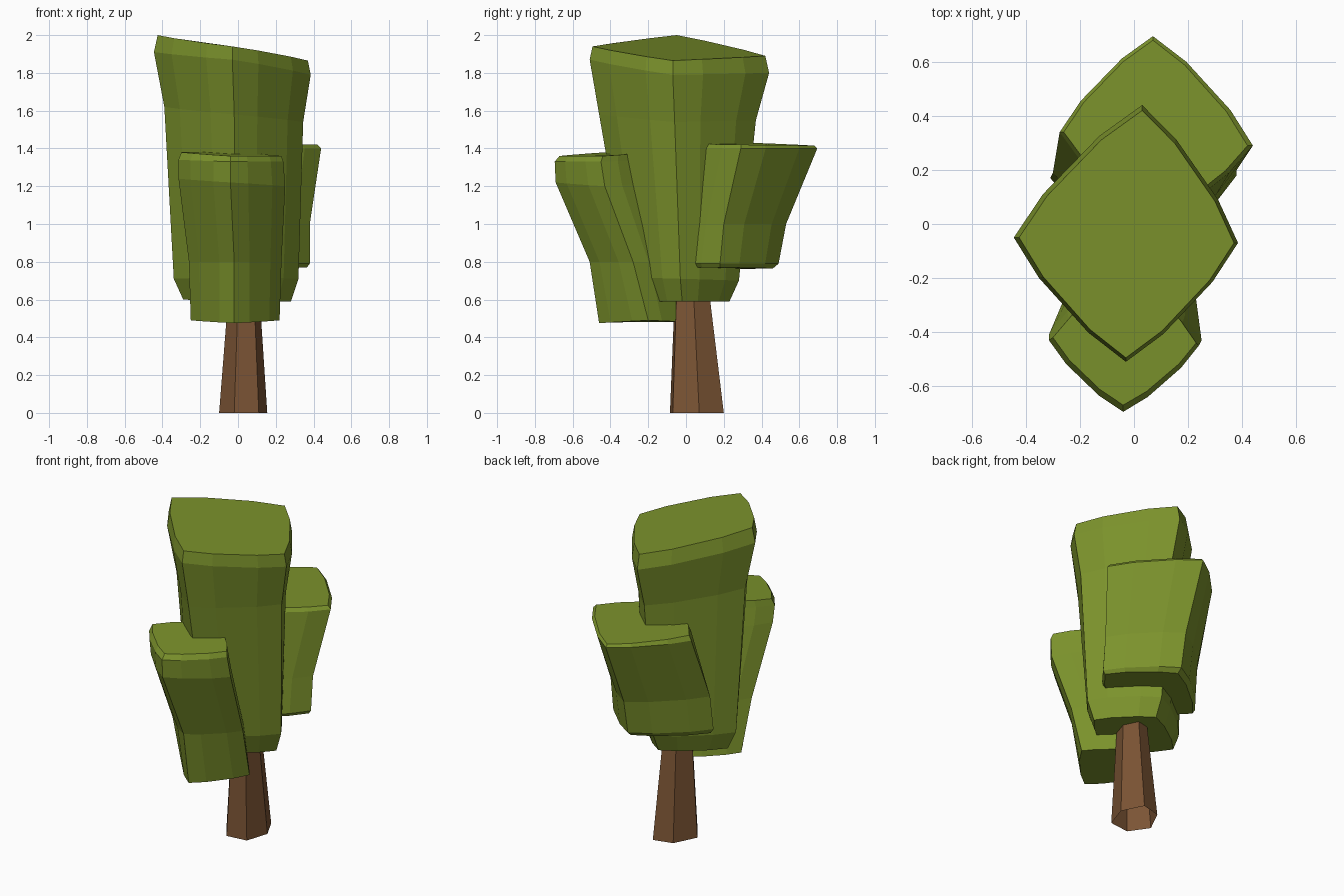
import bpy, bmesh
from mathutils import Vector


def material(name, rgb):
    m = bpy.data.materials.new(name)
    m.diffuse_color = (*rgb, 1)
    return m


def ring_from_corners(corners, bulge=0.05):
    # diamond outline: sharp corners joined by gently bowed edges
    pts = []
    for i in range(4):
        a, b = Vector(corners[i]), Vector(corners[(i + 1) % 4])
        d = b - a
        out = Vector((d.y, -d.x, 0)) * bulge
        pts += [a, a + d * 0.28 + out, a + d * 0.72 + out]
    return pts


def loft(name, rings, mat, cap_bottom=True):
    bm = bmesh.new()
    loops = [[bm.verts.new(p) for p in r] for r in rings]
    n = len(loops[0])
    for lo, hi in zip(loops, loops[1:]):
        for i in range(n):
            j = (i + 1) % n
            bm.faces.new((lo[i], lo[j], hi[j], hi[i]))
    bm.faces.new(loops[-1])
    if cap_bottom:
        bm.faces.new(loops[0][::-1])
    me = bpy.data.meshes.new(name)
    bm.to_mesh(me)
    bm.free()
    me.materials.append(mat)
    ob = bpy.data.objects.new(name, me)
    bpy.context.collection.objects.link(ob)
    return ob


leaf = material("leaf_green", (0.20, 0.29, 0.025))
bark = material("bark_brown", (0.20, 0.09, 0.035))

# corner order in every ring: left, front, right, back

# tall central crown with slanted top
loft("main_crown", [ring_from_corners(c) for c in (
    [(-.29, .0, .60), (-.01, -.25, .59), (.28, -.02, .59), (.03, .23, .59)],
    [(-.34, -.01, .71), (-.01, -.31, .72), (.32, -.03, .71), (.03, .28, .70)],
    [(-.39, -.03, 1.62), (-.02, -.46, 1.58), (.345, -.06, 1.54), (.03, .37, 1.55)],
    [(-.445, -.05, 1.91), (-.03, -.51, 1.87), (.385, -.07, 1.79), (.03, .44, 1.80)],
    [(-.425, -.05, 2.0), (-.03, -.495, 1.94), (.37, -.07, 1.865), (.03, .42, 1.89)],
)], leaf)

# lower clump leaning out to the front
loft("front_clump", [ring_from_corners(c) for c in (
    [(-.25, -.19, .49), (-.02, -.46, .475), (.22, -.20, .49), (-.01, .02, .48)],
    [(-.26, -.28, .80), (-.02, -.51, .80), (.23, -.28, .80), (-.01, -.03, .80)],
    [(-.315, -.41, 1.24), (-.04, -.69, 1.22), (.25, -.43, 1.20), (-.02, -.15, 1.22)],
    [(-.315, -.43, 1.34), (-.04, -.695, 1.33), (.24, -.45, 1.33), (-.02, -.18, 1.34)],
    [(-.30, -.42, 1.38), (-.04, -.67, 1.36), (.23, -.44, 1.36), (-.02, -.19, 1.38)],
)], leaf)

# clump leaning out to the back
loft("back_clump", [ring_from_corners(c) for c in (
    [(-.29, .17, .76), (.05, -.10, .77), (.365, .18, .77), (.06, .46, .765)],
    [(-.31, .17, .79), (.05, -.12, .79), (.38, .18, .79), (.06, .49, .79)],
    [(-.30, .19, 1.0), (.05, -.08, 1.0), (.38, .20, 1.0), (.06, .53, 1.0)],
    [(-.275, .34, 1.40), (.08, .0, 1.40), (.44, .29, 1.40), (.07, .695, 1.40)],
    [(-.26, .34, 1.43), (.08, .02, 1.425), (.42, .29, 1.42), (.07, .68, 1.415)],
)], leaf)

# tapered trunk, open underneath
base = [(-.10, .03), (-.02, -.085), (.11, -.07), (.155, .07), (.09, .20), (-.03, .17)]
trunk_rings = []
for z, s, cx, cy in ((0, 1, .03, .06), (.60, .66, .033, .035), (.85, .5, .03, .03)):
    trunk_rings.append([(cx + (x - .03) * s, cy + (y - .06) * s, z) for x, y in base])
loft("trunk", trunk_rings, bark, cap_bottom=False)
